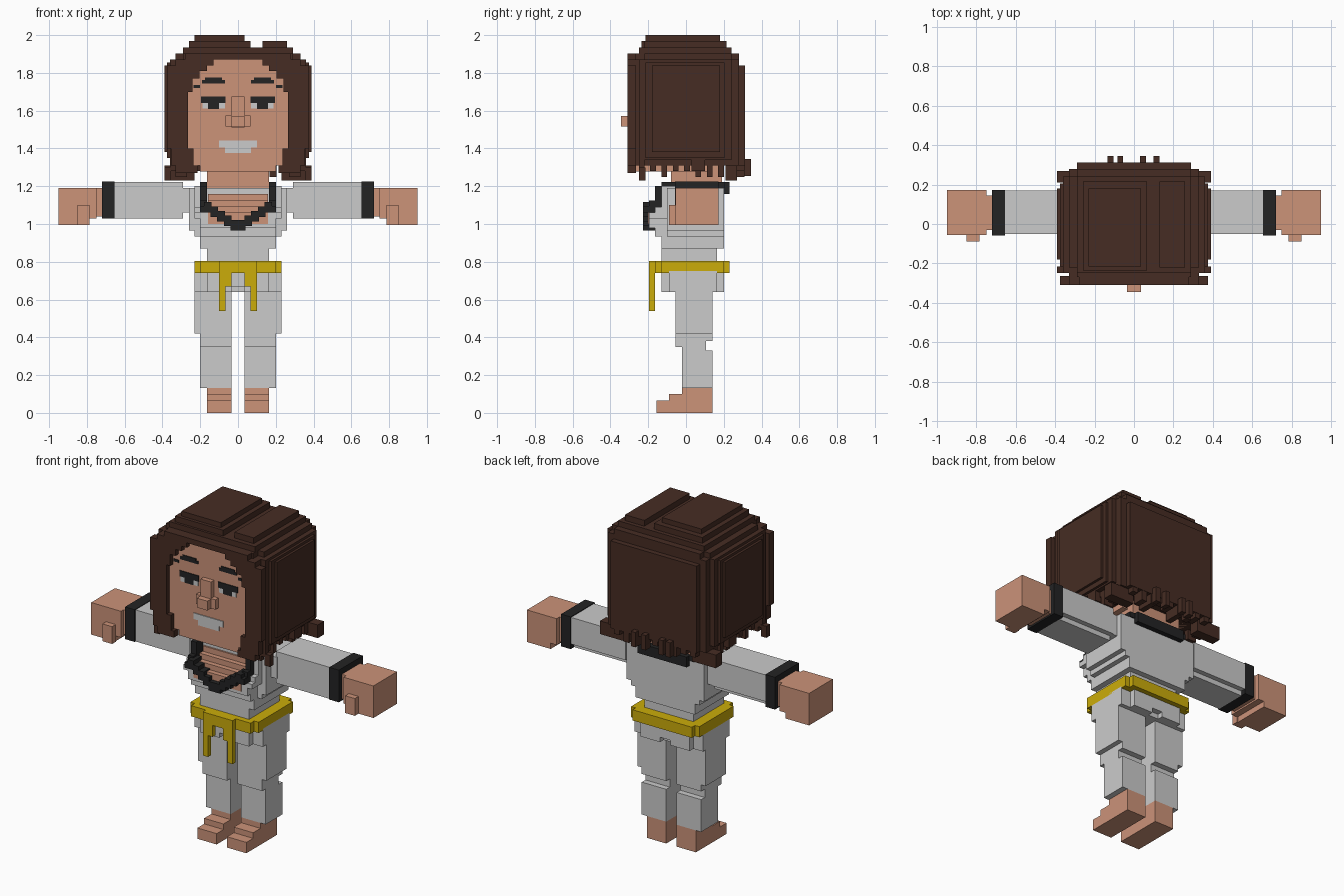
import bpy, bmesh, random
from mathutils import Vector

random.seed(4)


def colour(name, r, g, b):
    def lin(c):
        c /= 255
        return c / 12.92 if c <= 0.04045 else ((c + 0.055) / 1.055) ** 2.4
    m = bpy.data.materials.new(name)
    m.diffuse_color = (lin(r), lin(g), lin(b), 1)
    return m


SKIN = colour("skin", 204, 147, 121)
HAIR = colour("dark brown", 70, 44, 35)
CLOTH = colour("off white", 203, 203, 203)
BLACK = colour("black", 35, 35, 36)
GOLD = colour("gold", 203, 172, 10)


def part(name, mat, boxes, mirror=False):
    """One object made of boxes (x0, x1, y0, y1, z0, z1), optionally mirrored in x."""
    bm = bmesh.new()
    boxes = list(boxes)
    if mirror:
        boxes += [(-b[1], -b[0], *b[2:]) for b in boxes]
    for x0, x1, y0, y1, z0, z1 in boxes:
        verts = bmesh.ops.create_cube(bm, size=1)["verts"]
        size = Vector((x1 - x0, y1 - y0, z1 - z0))
        mid = Vector((x0 + x1, y0 + y1, z0 + z1)) / 2
        for v in verts:
            v.co = v.co * size + mid
    me = bpy.data.meshes.new(name)
    bm.to_mesh(me)
    bm.free()
    me.materials.append(mat)
    ob = bpy.data.objects.new(name, me)
    bpy.context.collection.objects.link(ob)
    return ob


# Feet and legs
part("feet", SKIN, [(.035, .165, -.02, .14, 0, .133),
                    (.035, .165, -.09, 0, 0, .10),
                    (.035, .165, -.155, 0, 0, .066)], True)
part("lower_legs", CLOTH, [(.035, .2, -.02, .14, .133, .33),
                           (.035, .2, -.02, .105, .33, .38)], True)
part("thighs", CLOTH, [(.035, .2, -.055, .105, .35, .42),
                       (.035, .2, 0, .14, .38, .42),
                       (.035, .23, -.055, .14, .42, .67)], True)
part("hips", CLOTH, [(-.165, .165, -.13, .2, .67, .75),
                     (.035, .165, -.13, .2, .64, .7),
                     (-.165, -.035, -.13, .2, .64, .7),
                     (-.23, .23, -.09, .165, .64, .75)])

# Belt with knot and two hanging ends
part("belt", GOLD, [(-.2, .2, -.165, .23, .74, .805),
                    (-.23, .23, -.13, .2, .74, .805),
                    (-.1, .1, -.195, -.1, .74, .805)])
part("belt_ends", GOLD, [(.035, .1, -.195, -.165, .67, .74),
                         (.065, .1, -.195, -.165, .54, .68)], True)

# Jacket body, widening in steps towards the chest
part("torso", CLOTH, [(-.165, .165, -.13, .165, .78, .9),
                      (-.2, .2, -.13, .2, .87, .935),
                      (-.23, .23, -.1, .2, .935, .965),
                      (-.2, .2, -.165, .2, .935, 1.0),
                      (-.26, .26, -.1, .2, .965, 1.19),
                      (-.2, .2, -.195, 0, .98, 1.03)])
part("lapels", CLOTH, [(.03, .2, -.195, 0, 1.0, 1.03),
                       (.10, .23, -.195, 0, 1.03, 1.06),
                       (.165, .23, -.165, 0, 1.05, 1.09),
                       (.195, .23, -.13, 0, 1.08, 1.2)], True)

# Stepped bare chest and neck
part("chest", SKIN, [(-.16, .16, -.20 + .03 * i, .1, 1.0, 1.06 + .033 * i)
                     for i in range(5)]
     + [(-.03, .03, -.2, 0, .985, 1.0)])
part("neck", SKIN, [(-.165, .165, -.08, .19, 1.15, 1.33)])

# Collar: a stepped V in front, sides and a band behind the neck
v_steps = [(.035 * i, .035 * i + .04, -.228, -.15, .965 + .024 * i, 1.02 + .024 * i)
           for i in range(5)]
part("collar", BLACK, v_steps + [(.165, .2, -.228, -.15, 1.06, 1.095),
                                 (.165, .2, -.195, -.12, 1.085, 1.125),
                                 (.165, .2, -.165, -.1, 1.11, 1.2),
                                 (.165, .2, -.13, .205, 1.19, 1.222)], True)
part("collar_back", BLACK, [(-.165, .165, .19, .23, 1.16, 1.222)])

# Arms, cuffs and hands
part("sleeves", CLOTH, [(.2, .3, -.055, .165, 1.06, 1.19),
                        (.29, .66, -.05, .14, 1.03, 1.222),
                        (.29, .66, -.02, .17, 1.06, 1.222)], True)
part("cuffs", BLACK, [(.655, .72, -.058, .173, 1.03, 1.226)], True)
part("hands", SKIN, [(.72, .755, -.03, .145, 1.04, 1.19),
                     (.75, .95, -.055, .173, 1.03, 1.19),
                     (.79, .95, -.055, .173, .995, 1.04)], True)
part("thumbs", SKIN, [(.785, .85, -.09, -.05, .995, 1.1)], True)

# Head and nose
part("head", SKIN, [(-.275, .275, -.28, .2, 1.4, 1.88),
                    (-.24, .24, -.28, .17, 1.31, 1.4),
                    (-.2, .2, -.28, .14, 1.277, 1.32)])
part("nose", SKIN, [(-.035, .035, -.31, -.27, 1.51, 1.675),
                    (-.065, .065, -.31, -.27, 1.515, 1.575),
                    (-.035, .035, -.345, -.3, 1.515, 1.572)])

# Face details as thin plates
F0, F1 = -.285, -.278
part("eyes", BLACK, [(.065, .195, F0, F1, 1.64, 1.675),
                     (.1, .16, F0, F1, 1.61, 1.64)], True)
part("eye_whites", CLOTH, [(.07, .1, F0, F1, 1.612, 1.64),
                           (.16, .187, F0, F1, 1.612, 1.64)], True)
part("eyebrows", BLACK, [(.07, .19, F0, F1, 1.745, 1.762),
                         (.085, .175, F0, F1, 1.762, 1.775),
                         (.2, .235, F0, F1, 1.72, 1.735)], True)
part("mouth", CLOTH, [(-.1, .1, F0, F1, 1.405, 1.442),
                      (-.07, .07, F0, F1, 1.375, 1.405)])

# Hair: nested blocks giving stepped edges, with two raised parts on top
part("hair_cap", HAIR, [(-.39, .39, -.18, .18, 1.38, 1.84),
                        (-.375, .375, -.215, .205, 1.35, 1.855),
                        (-.36, .36, -.25, .24, 1.34, 1.87),
                        (-.33, .33, -.27, .28, 1.31, 1.87),
                        (-.33, .33, -.22, .24, 1.6, 1.902),
                        (-.29, .29, -.27, .312, 1.31, 1.84),
                        (-.29, .29, -.27, .28, 1.6, 1.902),
                        (-.29, .29, -.25, .24, 1.6, 1.935),
                        (-.26, .065, -.235, .215, 1.9, 1.97),
                        (-.23, .035, -.215, .18, 1.9, 2.0),
                        (.13, .26, -.22, .215, 1.9, 1.97)])

# Front hair frame, row by row: bottom, top, inner half width, outer half width
rows = [(1.27, 1.31, .215, .33), (1.31, 1.40, .235, .355), (1.40, 1.70, .265, .375),
        (1.70, 1.77, .24, .375), (1.77, 1.81, .205, .375), (1.81, 1.84, .165, .375),
        (1.84, 1.87, .13, .33), (1.87, 1.902, 0, .28)]
part("hair_frame", HAIR, [(a, b, -.31, -.265, z0, z1) for z0, z1, a, b in rows], True)

# Ragged strands under the cap
strands = []
for i in range(9):
    y = -.25 + .06 * i
    strands.append((.27, .33, y, y + .03, random.choice((1.25, 1.28)), 1.33))
strands += [(.23, .39, .21, .27, 1.23, 1.31), (.3, .36, .03, .1, 1.28, 1.36),
            (.355, .39, -.25, -.215, 1.23, 1.3), (.3, .36, -.25, -.22, 1.28, 1.37)]
part("side_strands", HAIR, strands, True)
back = []
for i in range(9):
    x = -.28 + .064 * i
    back.append((x, x + .035, .21 + .03 * (i % 3), .31, random.choice((1.25, 1.28)), 1.33))
back += [(x, x + .03, .3, .345, 1.255, 1.345) for x in (-.135, -.085, .03, .1)]
part("back_strands", HAIR, back)
